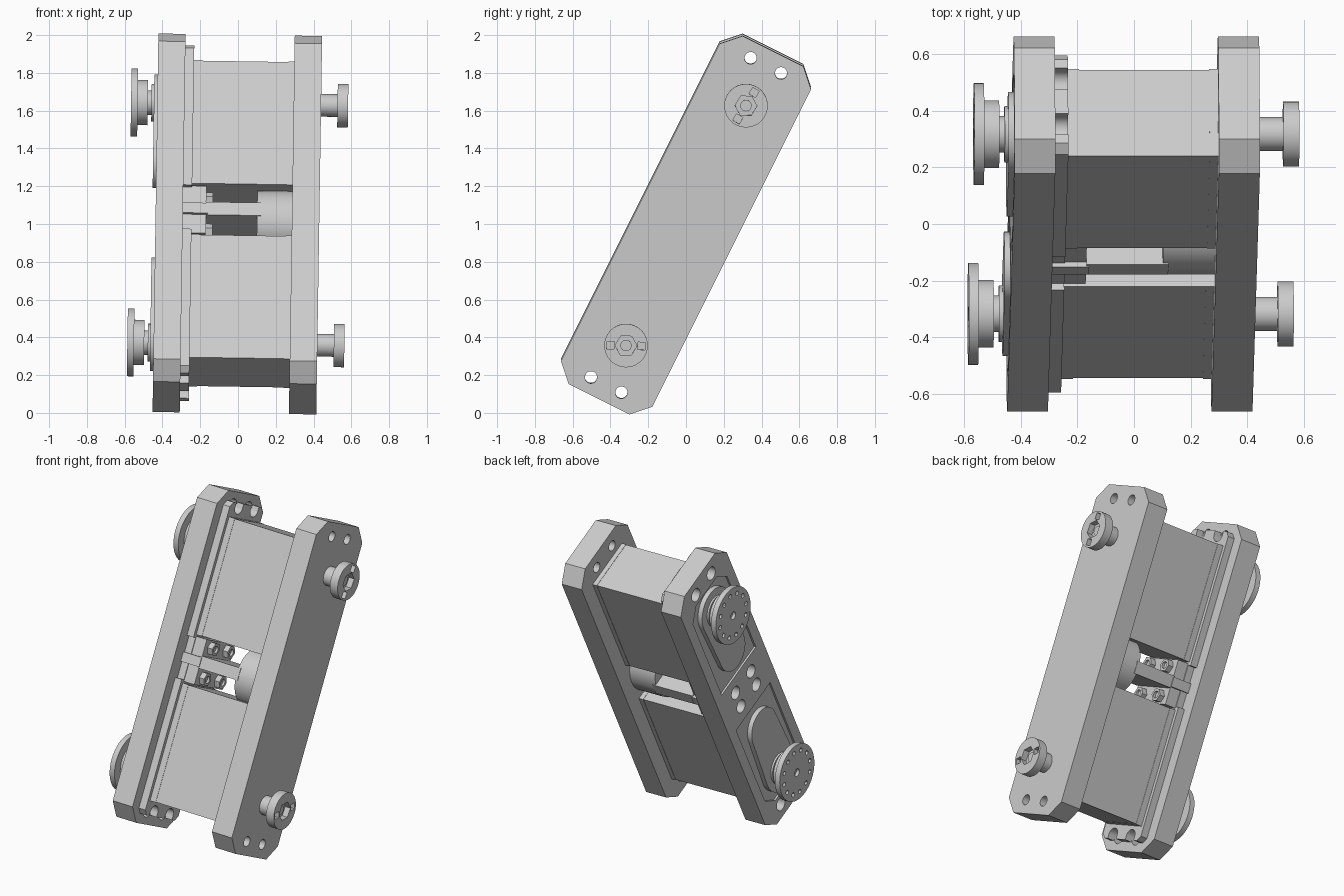
import bpy, bmesh
from math import sin, cos, pi, radians, atan2
from mathutils import Matrix

if "Cube" in bpy.data.objects:
    bpy.data.objects.remove(bpy.data.objects["Cube"])

# Leaning frame: x across, w along the width, l along the length
FRAME = (Matrix.Translation((0, 0, 1)) @ Matrix.Rotation(0.0155, 4, 'Y')
         @ Matrix.Rotation(-atan2(1, 2), 4, 'X'))

grey = bpy.data.materials.new("light grey")
grey.use_nodes = True
grey.diffuse_color = (0.6, 0.6, 0.6, 1)
grey.node_tree.nodes["Principled BSDF"].inputs["Base Color"].default_value = (0.6, 0.6, 0.6, 1)


def circle(w, l, r, n=40, turn=0.0):
    return [(w + r * cos(turn + 2 * pi * i / n), l + r * sin(turn + 2 * pi * i / n)) for i in range(n)]


def rect(w0, w1, l0, l1):
    return [(w0, l0), (w1, l0), (w1, l1), (w0, l1)]


def chamfered(w, l, c):
    return [(w, c - l), (w, l - c), (w - c, l), (c - w, l),
            (-w, l - c), (-w, c - l), (c - w, -l), (w - c, -l)]


def stadium(l0, r0, l1, r1, n=24):
    # rounded outline running from l0 (lower end) to l1 (upper end)
    low = [(r0 * cos(pi + pi * i / n), l0 + r0 * sin(pi + pi * i / n)) for i in range(n + 1)]
    high = [(r1 * cos(pi * i / n), l1 + r1 * sin(pi * i / n)) for i in range(n + 1)]
    return low + high


def solid(name, parts, cuts=(), smooth=True):
    """Extrude outlines across x; each part is (outline, x0, x1)."""
    def mesh_of(items, label):
        bm = bmesh.new()
        for outline, x0, x1 in items:
            a = [bm.verts.new((x0, w, l)) for w, l in outline]
            b = [bm.verts.new((x1, w, l)) for w, l in outline]
            bm.faces.new(a)
            bm.faces.new(b)
            for i in range(len(a)):
                j = (i + 1) % len(a)
                bm.faces.new((a[i], a[j], b[j], b[i]))
        bmesh.ops.recalc_face_normals(bm, faces=bm.faces)
        me = bpy.data.meshes.new(label)
        bm.to_mesh(me)
        bm.free()
        ob = bpy.data.objects.new(label, me)
        bpy.context.scene.collection.objects.link(ob)
        ob.matrix_world = FRAME
        return ob

    ob = mesh_of(parts, name)
    if cuts:
        cutter = mesh_of(cuts, name + "_cutter")
        cutter.hide_render = True
        mod = ob.modifiers.new("cut", 'BOOLEAN')
        mod.object, mod.solver, mod.use_self = cutter, 'EXACT', True
        graph = bpy.context.evaluated_depsgraph_get()
        ob_mesh = bpy.data.meshes.new_from_object(ob.evaluated_get(graph))
        ob.modifiers.clear()
        ob.data = ob_mesh
        bpy.data.objects.remove(cutter)
    ob.data.materials.clear()
    ob.data.materials.append(grey)
    if smooth:
        bpy.ops.object.select_all(action='DESELECT')
        ob.select_set(True)
        bpy.context.view_layer.objects.active = ob
        bpy.ops.object.shade_smooth_by_angle(angle=radians(30))
    return ob


AXLE = 0.71
ends = [(w, s * 0.945) for w in (-0.09, 0.09) for s in (-1, 1)]
SIDES = (("upper", 1), ("lower", -1))

# Side plates
solid("left_plate", [(chamfered(0.27, 1.03, 0.09), 0.285, 0.43)],
      [(circle(w, l, 0.032), 0.2, 0.5) for w, l in ends])
pockets = [([(w, s * l) for w, l in ((-0.2, 0.16), (0.2, 0.16), (0.2, 0.8), (0.12, 0.88),
                                    (-0.12, 0.88), (-0.2, 0.8))], -0.5, -0.424) for s in (-1, 1)]
middle = [(w, l) for w in (-0.09, 0.09) for l in (-0.06, 0.06)]
solid("right_plate", [(chamfered(0.27, 1.03, 0.09), -0.437, -0.293)],
      [(circle(w, l, 0.042), -0.5, -0.2) for w, l in ends]
      + [(circle(w, l, 0.042), -0.5, -0.35) for w, l in middle] + pockets)

# Inner gearbox layer with open slots at its ends and a waist in the middle
slots = [(stadium(l, 0.042, l + 0.1, 0.042) if l > 0 else stadium(l - 0.1, 0.042, l, 0.042), w)
         for w, l in ends]
solid("inner_layer", [(chamfered(0.195, 0.97, 0.03), -0.295, -0.246)],
      [([(a + w, b) for a, b in o], -0.4, -0.2) for o, w in slots]
      + [(rect(s * 0.17, s * 0.3, -0.13, 0.13), -0.4, -0.2) for s in (-1, 1)])

# Motor housings with slightly proud end caps
for name, s in SIDES:
    solid(name + "_motor", [(rect(-0.17, 0.17, s * 0.152, s * 0.878), -0.21, 0.26)], smooth=False)
    for part, x0, x1 in (("front_cap", -0.248, -0.205), ("rear_cap", 0.255, 0.286)):
        solid(name + "_" + part, [(rect(-0.172, 0.172, s * 0.15, s * 0.88), x0, x1)], smooth=False)

# Bridge between the motors: web, end block, fasteners and round core
solid("bridge_web", [(rect(-0.18, 0.18, -0.038, 0.038), -0.17, 0.12)], smooth=False)
solid("bridge_tab", [(rect(-0.185, 0.185, -0.03, 0.03), -0.294, -0.16)], smooth=False)
solid("bridge_block", [(rect(-0.165, 0.165, -0.14, 0.14), -0.248, -0.17)], smooth=False)
solid("bridge_core", [(stadium(0, 0.178, 0.001, 0.178), 0.1, 0.286)])
for i, (w, l) in enumerate(middle):
    l *= 1.55
    solid("bridge_nut_%d" % i, [(circle(w, l, 0.042, 6), -0.175, -0.135)],
          [(circle(w, l, 0.022, 16), -0.15, -0.1)])

for name, s in SIDES:
    c = s * AXLE
    # Idler hub with hex socket and two square holes
    turn = radians(85) if s > 0 else radians(25)
    squares = [(circle(k * 0.082 * cos(turn), c + k * 0.082 * sin(turn), 0.028, 4, turn + pi / 4),
                0.545, 0.6) for k in (-1, 1)]
    solid(name + "_idler_disc", [(circle(0, c, 0.115, 48), 0.517, 0.573)],
          [(circle(0, c, 0.058, 6, turn), 0.535, 0.6)] + squares)
    solid(name + "_idler_shaft", [(circle(0, c, 0.06), 0.42, 0.52)])
    solid(name + "_idler_pin", [(circle(0, c, 0.03, 24), 0.53, 0.545)])

    # Output horn with a ring of small holes, stepped hub and gear cover
    ring = [(circle(0.137 * cos(a), c + 0.137 * sin(a), 0.014, 12), -0.6, -0.555)
            for a in (2 * pi * (i + 0.5) / 12 for i in range(12))]
    solid(name + "_horn_disc", [(circle(0, c, 0.18, 64), -0.576, -0.541)],
          ring + [(circle(0, c, 0.024, 16), -0.6, -0.555)])
    solid(name + "_horn_hub", [(circle(0, c, 0.12, 48), -0.545, -0.487)])
    solid(name + "_horn_shaft", [(circle(0, c, 0.065), -0.49, -0.42)])
    solid(name + "_horn_collar", [(circle(0, c, 0.1), -0.468, -0.43)])
    outline = stadium(0.35, 0.13, AXLE, 0.15) if s > 0 else stadium(-AXLE, 0.15, -0.35, 0.13)
    solid(name + "_gear_cover", [(outline, -0.455, -0.42)])
